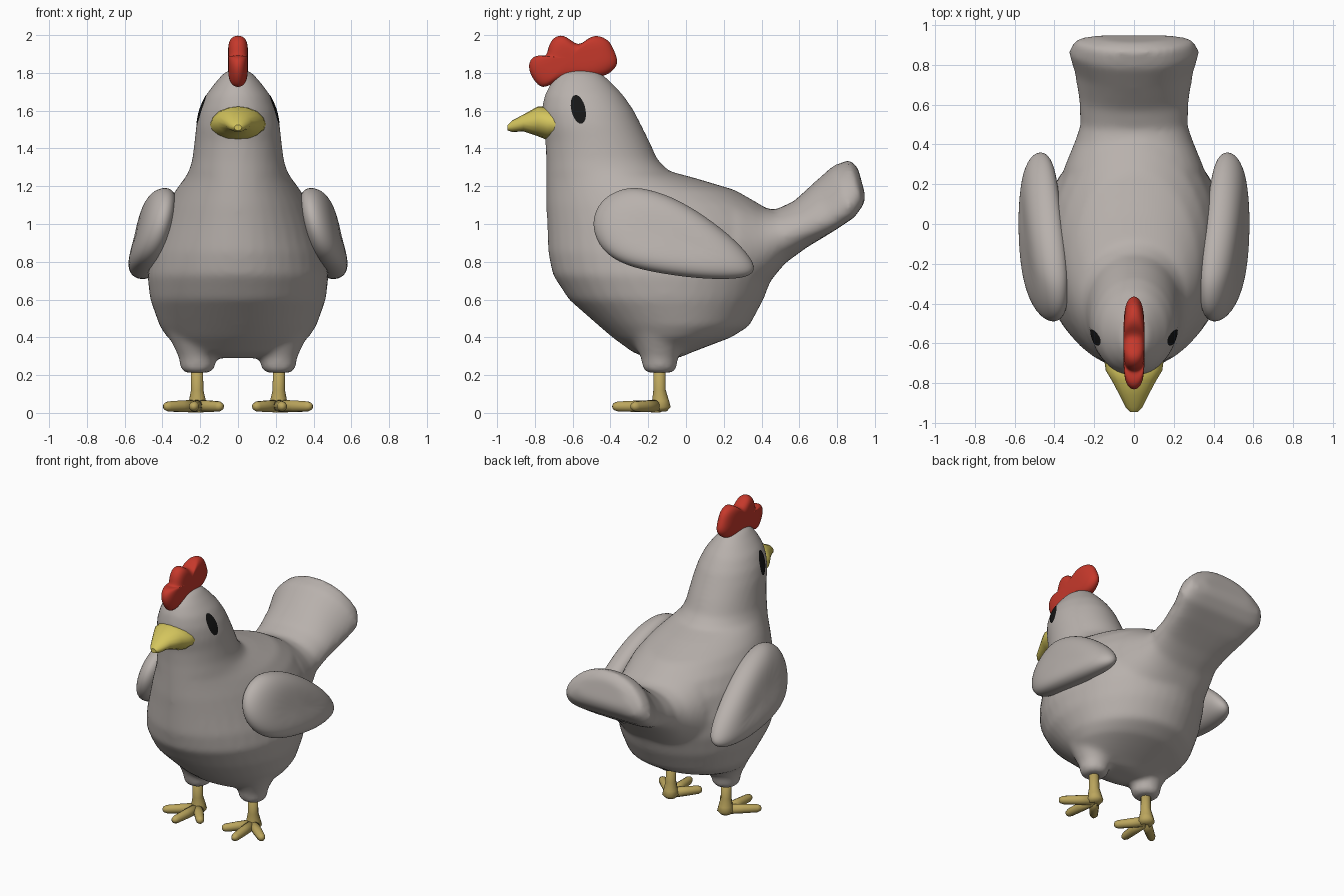
import bpy, bmesh, math
from mathutils import Vector
from mathutils.bvhtree import BVHTree

if "Cube" in bpy.data.objects:
    bpy.data.objects.remove(bpy.data.objects["Cube"])


def material(name, rgb):
    m = bpy.data.materials.new(name)
    m.diffuse_color = (*rgb, 1)
    m.use_nodes = True
    m.node_tree.nodes["Principled BSDF"].inputs["Base Color"].default_value = m.diffuse_color
    return m


GREY = material("warm grey feathers", (0.48, 0.44, 0.415))
RED = material("comb red", (0.56, 0.04, 0.024))
YELLOW = material("beak yellow", (0.66, 0.56, 0.11))
TAN = material("leg ochre", (0.50, 0.38, 0.11))
BLACK = material("eye black", (0.008, 0.008, 0.008))


def loft(bm, rings):
    """Skin a row of equal point rings and close both ends."""
    vs = [[bm.verts.new(p) for p in r] for r in rings]
    n = len(vs[0])
    for a, b in zip(vs, vs[1:]):
        for i in range(n):
            j = (i + 1) % n
            bm.faces.new((a[i], a[j], b[j], b[i]))
    bm.faces.new(vs[0][::-1])
    bm.faces.new(vs[-1])


def finish(name, bm, mat, subsurf=0, mirror=False, recalc=True):
    if recalc:
        bmesh.ops.recalc_face_normals(bm, faces=bm.faces[:])
    me = bpy.data.meshes.new(name)
    bm.to_mesh(me)
    bm.free()
    me.materials.append(mat)
    for p in me.polygons:
        p.use_smooth = True
    ob = bpy.data.objects.new(name, me)
    bpy.context.collection.objects.link(ob)
    if subsurf:
        s = ob.modifiers.new("Subdivision", 'SUBSURF')
        s.levels = s.render_levels = subsurf
    if mirror:
        ob.modifiers.new("Mirror", 'MIRROR').use_mirror_merge = False
    return ob


def angles(n):
    return [2 * math.pi * i / n for i in range(n)]


def tube(bm, path, radii, n=12):
    """Round tube through a few points with varying radius."""
    pts = [Vector(p) for p in path]
    d = (pts[-1] - pts[0]).normalized()
    u = d.orthogonal().normalized()
    v = d.cross(u)
    loft(bm, [[p + r * (math.cos(a) * u + math.sin(a) * v) for a in angles(n)]
              for p, r in zip(pts, radii)])


def pillow(bm, outline, half, place, grow=1.02):
    """Puffy slab from a side outline; place(t, y, z) gives the 3D point."""
    cy = sum(p[0] for p in outline) / len(outline)
    cz = sum(p[1] for p in outline) / len(outline)
    rings = []
    for deg in (-82, -60, -32, 0, 32, 60, 82):
        f = math.radians(deg)
        s = grow * math.cos(f) ** 0.4
        rings.append([place(half * math.sin(f), cy + s * (y - cy), cz + s * (z - cz))
                      for y, z in outline])
    loft(bm, rings)


# body: torso, neck and head as level rings (z, front y, back y, half width)
BODY = [(.29, -.20, -.04, .16), (.32, -.28, .03, .28), (.40, -.39, .24, .375),
        (.46, -.46, .335, .415), (.60, -.62, .41, .465), (.73, -.705, .46, .48),
        (.85, -.73, .49, .46), (1.0, -.735, .48, .415), (1.1, -.74, .40, .375),
        (1.18, -.74, .26, .33), (1.24, -.74, .06, .285), (1.28, -.74, -.09, .26),
        (1.34, -.74, -.15, .242), (1.44, -.745, -.195, .23), (1.52, -.76, -.235, .222),
        (1.60, -.765, -.275, .205), (1.68, -.75, -.33, .172), (1.75, -.715, -.395, .12),
        (1.80, -.67, -.45, .075), (1.82, -.62, -.51, .03)]
body_bm = bmesh.new()
loft(body_bm, [[Vector((w * math.cos(a), (f + b) / 2 + (b - f) / 2 * math.sin(a), z))
                for a in angles(40)] for z, f, b, w in BODY])

# tail: slanted rings (low y, low z, high y, high z, half width), arched at the end
TAIL = [(.10, .52, .08, 1.23, .37), (.30, .56, .27, 1.165, .35), (.44, .69, .40, 1.09, .295),
        (.525, .79, .47, 1.075, .27), (.64, .865, .57, 1.12, .275),
        (.79, .94, .69, 1.23, .298), (.90, 1.01, .78, 1.31, .33),
        (.945, 1.08, .865, 1.34, .295), (.955, 1.13, .91, 1.30, .19)]
rings = []
for ly, lz, hy, hz, w in TAIL:
    lo, hi = Vector((0, ly, lz)), Vector((0, hy, hz))
    arch = min(1, max(0, (ly - .5) / .3))
    ring = []
    for a in angles(32):
        c, s = math.cos(a), math.sin(a)
        v = s + arch * (.08 - .08 * s - .5 * c * c)
        x = w * math.copysign(abs(c) ** .85, c)
        ring.append((lo + hi) / 2 + (hi - lo) / 2 * v + Vector((x, 0, 0)))
    rings.append(ring)
loft(body_bm, rings)

# thigh stumps
for side in (-1, 1):
    tube(body_bm, [(side * .215, -.14, z) for z in (.212, .23, .29, .36, .44, .55)],
         [.065, .09, .098, .13, .17, .19], 20)

# fuse everything into one soft skin
body = finish("body", body_bm, GREY)
rm = body.modifiers.new("Fuse", 'REMESH')
rm.mode = 'VOXEL'
rm.voxel_size = 0.018
rm.use_smooth_shade = True
sm = body.modifiers.new("Soften", 'SMOOTH')
sm.factor = 0.5
sm.iterations = 10

# wings
WING = [(-.50, .98), (-.48, 1.08), (-.42, 1.15), (-.33, 1.19), (-.24, 1.195), (-.08, 1.15),
        (.10, 1.045), (.27, .91), (.36, .80), (.365, .745), (.31, .71), (.12, .705),
        (-.13, .735), (-.33, .78), (-.45, .86)]


def wing_place(t, y, z):
    x = .46 - .25 * (z - .95) - .04 * ((y + .05) / .43) ** 2 + t
    return Vector((x, y, z))


bm = bmesh.new()
pillow(bm, WING, .092, wing_place)
finish("wings", bm, GREY, subsurf=2, mirror=True)

# comb with three lobes
COMB = [(-.76, 1.71), (-.81, 1.76), (-.84, 1.83), (-.82, 1.885), (-.77, 1.895), (-.735, 1.885),
        (-.73, 1.95), (-.69, 2.0), (-.635, 2.0), (-.57, 1.935), (-.52, 1.985), (-.47, 2.003),
        (-.405, 1.975), (-.38, 1.92), (-.35, 1.85), (-.40, 1.795), (-.47, 1.77),
        (-.60, 1.775), (-.70, 1.75)]
bm = bmesh.new()
pillow(bm, COMB, .054, lambda t, y, z: Vector((t, y, z)), 1.015)
finish("comb", bm, RED, subsurf=2)

# beak: rings (y, low z, high z, half width)
BEAK = [(-.68, 1.45, 1.60, .15), (-.735, 1.445, 1.622, .142), (-.785, 1.465, 1.622, .112),
        (-.86, 1.49, 1.58, .072), (-.92, 1.487, 1.548, .042), (-.944, 1.495, 1.525, .02)]
bm = bmesh.new()
loft(bm, [[Vector((w * math.cos(a), y, (l + h) / 2 + (h - l) / 2 * math.sin(a)))
           for a in angles(16)] for y, l, h, w in BEAK])
beak = finish("beak", bm, YELLOW)
bpy.context.view_layer.objects.active = beak
beak.select_set(True)
bpy.ops.object.shade_smooth_by_angle(angle=math.radians(40))

# legs: shank and three toes each
bm = bmesh.new()
tube(bm, [(.215, -.135, .008), (.215, -.133, .03), (.215, -.135, .065),
          (.216, -.14, .12), (.217, -.142, .29)], [.035, .054, .046, .034, .032])
for tx, ty in ((.085, -.30), (.235, -.39), (.39, -.285)):
    a, b = Vector((.215, -.14, .036)), Vector((tx, ty, .034))
    tube(bm, [a.lerp(b, k) for k in (0, .5, .88, .97, 1)], [.034, .031, .027, .019, .006])
finish("legs", bm, TAN, mirror=True)

# eyes: thin ovals laid onto the head surface
depsgraph = bpy.context.evaluated_depsgraph_get()
tree = BVHTree.FromObject(body, depsgraph)


def on_head(y, z):
    hit = tree.ray_cast(Vector((1, y, z)), Vector((-1, 0, 0)))
    p, n = hit[0], hit[1]
    if p is None:
        return Vector((.2, y, z))
    return p + Vector((.005, 0, 0))


bm = bmesh.new()
inner = None
for k in (.3, .65, 1):
    ring = []
    for a in angles(24):
        dz = .076 * k * math.sin(a)
        dy = .038 * k * math.cos(a) - .18 * dz
        ring.append(bm.verts.new(on_head(-.57 + dy, 1.607 + dz)))
    if inner is None:
        bm.faces.new(ring)
    else:
        for i in range(24):
            j = (i + 1) % 24
            bm.faces.new((inner[i], ring[i], ring[j], inner[j]))
    inner = ring
finish("eyes", bm, BLACK, mirror=True, recalc=False)
